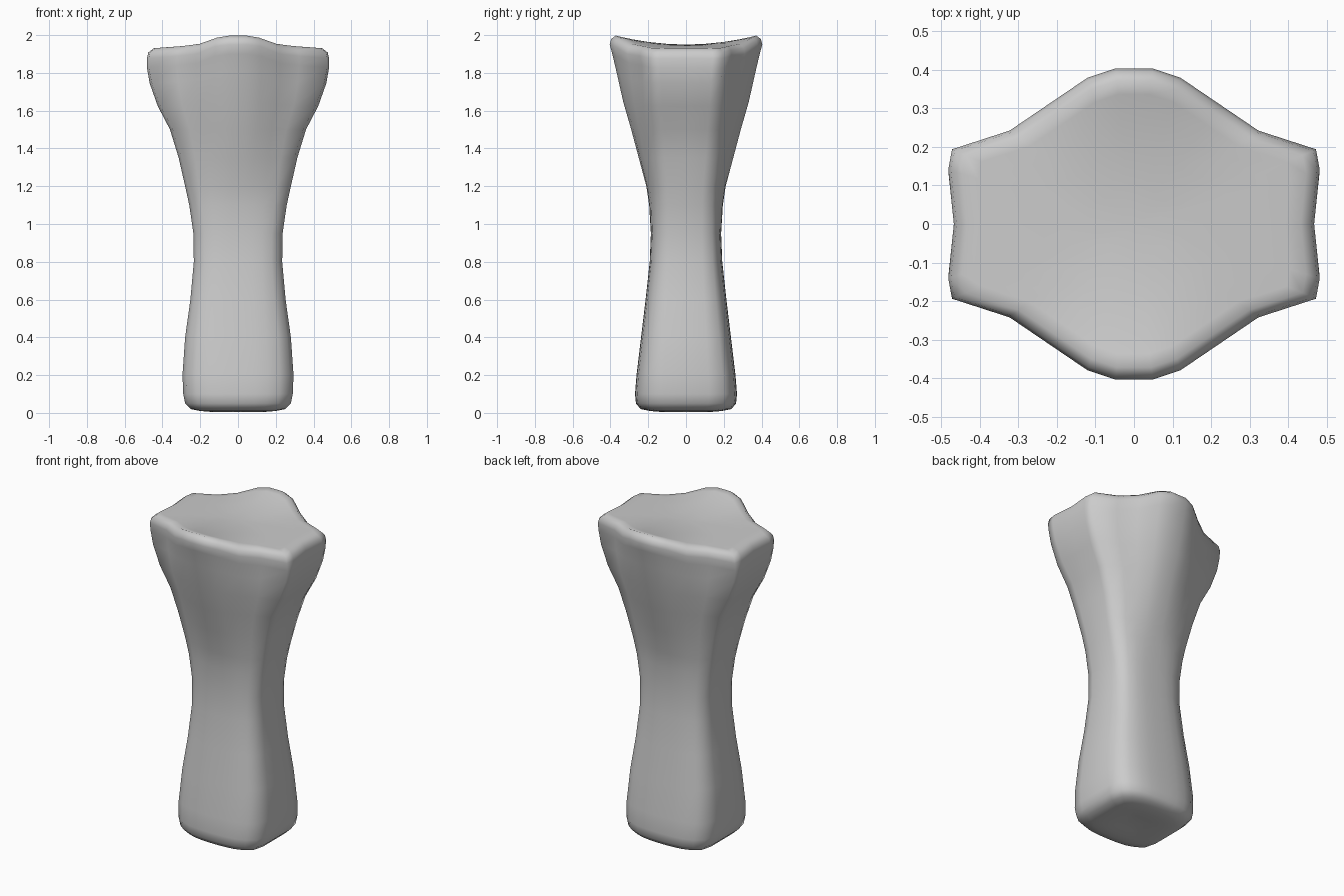
import bpy
import bmesh
from math import exp

default_cube = bpy.data.objects.get("Cube")
if default_cube:
    bpy.data.objects.remove(default_cube, do_unlink=True)


def clamp(value):
    return max(0.0, min(1.0, value))


# Quarter outlines as fractions of the half width and half depth
SHAFT = [(1, 0), (1, .45), (.93, .74), (.76, .88), (.54, .96), (.32, .99), (.12, 1)]
HEAD = [(.97, 0), (1, .35), (.98, .48), (.67, .6), (.46, .77), (.25, .94), (.1, 1)]

# Height, half width, half depth from the foot to the rim of the head
LEVELS = [
    (.01, .2, .19), (.02, .25, .24), (.05, .28, .265), (.1, .29, .27),
    (.2, .294, .262), (.4, .28, .238), (.6, .252, .214), (.8, .234, .192),
    (.95, .236, .186), (1.1, .258, .195), (1.2, .28, .21), (1.35, .314, .25),
    (1.5, .36, .29), (1.65, .425, .332), (1.8, .468, .366), (1.9, .482, .39),
    (1.95, .482, .404), (1.98, .475, .396),
]


def head_height(x, y):
    """Saddle surface with raised front and back lobes and low side wings."""
    lobe = .05 * min(1, (y / .38) ** 2) * exp(-(x / .19) ** 4)
    return 1.95 + lobe - .02 * (x / .45) ** 2


def outline(width, depth, blend):
    """Full closed outline, mirrored from a blend of the quarter outlines."""
    quarter = [((a + (c - a) * blend) * width, (b + (d - b) * blend) * depth)
               for (a, b), (c, d) in zip(SHAFT, HEAD)]
    half = quarter + [(-x, y) for x, y in reversed(quarter)]
    return half + [(x, -y) for x, y in reversed(half[1:-1])]


def bridge(bm, lower, upper):
    count = len(lower)
    for i in range(count):
        j = (i + 1) % count
        bm.faces.new((lower[i], lower[j], upper[j], upper[i]))


def close(bm, ring, centre, flip=False):
    tip = bm.verts.new(centre)
    for i, vert in enumerate(ring):
        after = ring[(i + 1) % len(ring)]
        bm.faces.new((after, vert, tip) if flip else (vert, after, tip))


bm = bmesh.new()
rings = []

# Underside, slightly hollow
for scale, height in ((.4, .012), (.75, .006)):
    points = outline(LEVELS[0][1] * scale, LEVELS[0][2] * scale, 0)
    rings.append([bm.verts.new((x, y, height)) for x, y in points])

# Shaft flaring into the winged head
for z, width, depth in LEVELS:
    blend = clamp((z - 1) / .9)
    follow = clamp((z - 1.5) / .4)
    rings.append([bm.verts.new((x, y, z - follow * (2 - head_height(x, y))))
                  for x, y in outline(width, depth, blend)])

# Dished top of the head
rim_width, rim_depth = LEVELS[-1][1:]
for scale in (.94, .85, .7, .5, .25):
    points = outline(rim_width * scale, rim_depth * scale, 1)
    rings.append([bm.verts.new((x, y, head_height(x, y))) for x, y in points])

for lower, upper in zip(rings, rings[1:]):
    bridge(bm, lower, upper)
close(bm, rings[0], (0, 0, .015), flip=True)
close(bm, rings[-1], (0, 0, head_height(0, 0)))
bmesh.ops.recalc_face_normals(bm, faces=bm.faces)

mesh = bpy.data.meshes.new("flared_pillar")
bm.to_mesh(mesh)
bm.free()
for face in mesh.polygons:
    face.use_smooth = True

pillar = bpy.data.objects.new("flared_pillar", mesh)
bpy.context.collection.objects.link(pillar)

# Plain grey surface
grey = bpy.data.materials.new("light_grey")
grey.use_nodes = True
colour = (.6, .6, .6, 1)
grey.diffuse_color = colour
grey.node_tree.nodes["Principled BSDF"].inputs["Base Color"].default_value = colour
mesh.materials.append(grey)
